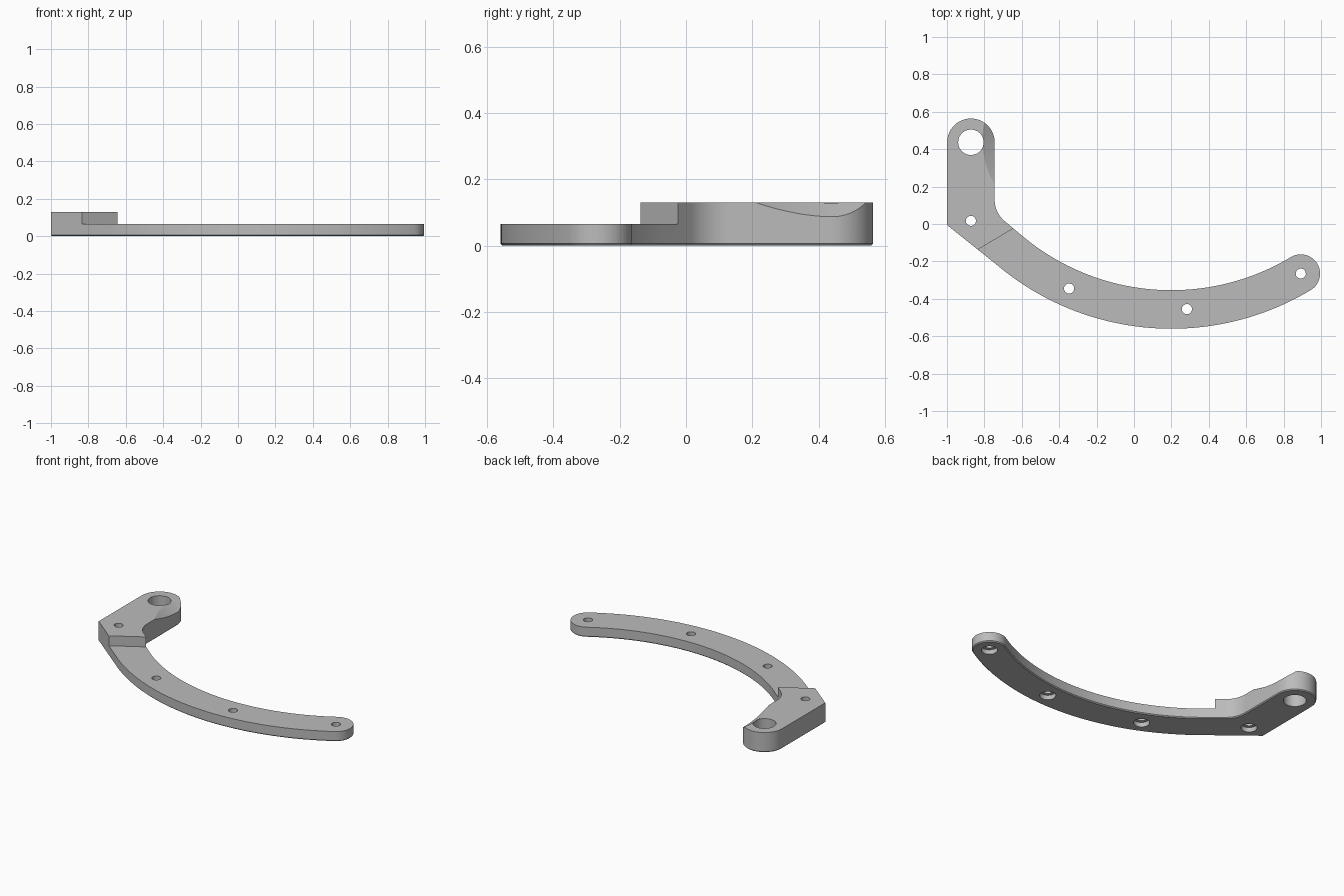
import bpy
import bmesh
from math import sin, cos, radians

cube = bpy.data.objects.get("Cube")
if cube:
    bpy.data.objects.remove(cube, do_unlink=True)

grey = bpy.data.materials.new("satin grey")
grey.use_nodes = True
colour = (0.5, 0.5, 0.5, 1)
grey.diffuse_color = colour
grey.node_tree.nodes["Principled BSDF"].inputs["Base Color"].default_value = colour


def arc(cx, cy, r, start, end, steps):
    """Points along a circular arc, angles in degrees."""
    angles = [radians(start + (end - start) * i / steps) for i in range(steps + 1)]
    return [(cx + r * cos(a), cy + r * sin(a)) for a in angles]


def add_object(name, bm):
    bmesh.ops.recalc_face_normals(bm, faces=bm.faces[:])
    mesh = bpy.data.meshes.new(name)
    bm.to_mesh(mesh)
    bm.free()
    mesh.materials.append(grey)
    obj = bpy.data.objects.new(name, mesh)
    bpy.context.collection.objects.link(obj)
    return obj


def prism(name, outline, z0, z1, chamfer=0):
    """Extruded outline with an optional chamfer round its underside."""
    bm = bmesh.new()
    base = bm.faces.new([bm.verts.new((x, y, z0)) for x, y in outline])
    top = bmesh.ops.extrude_face_region(bm, geom=[base], use_keep_orig=True)
    for v in top["geom"]:
        if isinstance(v, bmesh.types.BMVert):
            v.co.z = z1
    bmesh.ops.recalc_face_normals(bm, faces=bm.faces[:])
    if chamfer:
        rim = [e for e in bm.edges if all(v.co.z == z0 for v in e.verts)]
        bmesh.ops.bevel(bm, geom=rim, offset=chamfer, segments=1, affect="EDGES")
    return add_object(name, bm)


def cone(name, x, y, z0, z1, r0, r1, sides=48):
    bm = bmesh.new()
    bmesh.ops.create_cone(bm, cap_ends=True, segments=sides,
                          radius1=r0, radius2=r1, depth=z1 - z0)
    bmesh.ops.translate(bm, vec=(x, y, (z0 + z1) / 2), verts=bm.verts[:])
    return add_object(name, bm)


def cut(target, cutter):
    mod = target.modifiers.new(cutter.name, "BOOLEAN")
    mod.operation = "DIFFERENCE"
    mod.solver = "EXACT"
    mod.object = cutter
    bpy.context.view_layer.objects.active = target
    bpy.ops.object.modifier_apply(modifier=mod.name)
    bpy.data.objects.remove(cutter, do_unlink=True)


# Curved arm with a rounded tip, running into an upright mounting head
ARM_X, ARM_Y, ARM_R, HALF = 0.2, 0.886, 1.343, 0.103
HEAD_X, HEAD_Y, HEAD_R = -0.872, 0.437, 0.127
ARM_START, ARM_END = -130, -59
tip_x, tip_y = arc(ARM_X, ARM_Y, ARM_R, ARM_END, ARM_END, 1)[0]

outline = [(-1, -0.005)]
outline += arc(ARM_X, ARM_Y, ARM_R + HALF, ARM_START, ARM_END, 48)
outline += arc(tip_x, tip_y, HALF, ARM_END, ARM_END + 180, 24)[1:-1]
outline += arc(ARM_X, ARM_Y, ARM_R - HALF, ARM_END, ARM_START, 48)
outline += arc(-0.595, 0.13, 0.15, 230, 180, 12)
outline += arc(HEAD_X, HEAD_Y, HEAD_R, 0, 180, 32)
bracket = prism("curved_bracket", outline, 0, 0.13, chamfer=0.006)

# Step down from the thick head to the thin arm
step = [(-1.025, -0.25), (-0.47, 0.08), (1.2, 0.3), (1.2, -0.8), (-1.025, -0.8)]
cut(bracket, prism("arm_step", step, 0.065, 0.3))

# Sloping scoop in the inner side of the head
cut(bracket, cone("head_scoop", -0.33, 0.45, 0.03, 0.23, 0.33, 0.63, 128))

# Large pivot hole
cut(bracket, cone("pivot_hole", HEAD_X, HEAD_Y, -0.1, 0.3, 0.068, 0.068))

# Screw holes, counterbored from below
for x, y in [(-0.872, 0.017), (-0.347, -0.345), (0.283, -0.455), (tip_x, tip_y)]:
    cut(bracket, cone("screw_hole", x, y, -0.1, 0.3, 0.027, 0.027, 32))
    cut(bracket, cone("counterbore", x, y, -0.1, 0.03, 0.048, 0.048, 32))

# Smooth walls with crisp edges
bpy.ops.object.select_all(action="DESELECT")
bracket.select_set(True)
bpy.context.view_layer.objects.active = bracket
bpy.ops.object.shade_smooth_by_angle(angle=radians(25))
